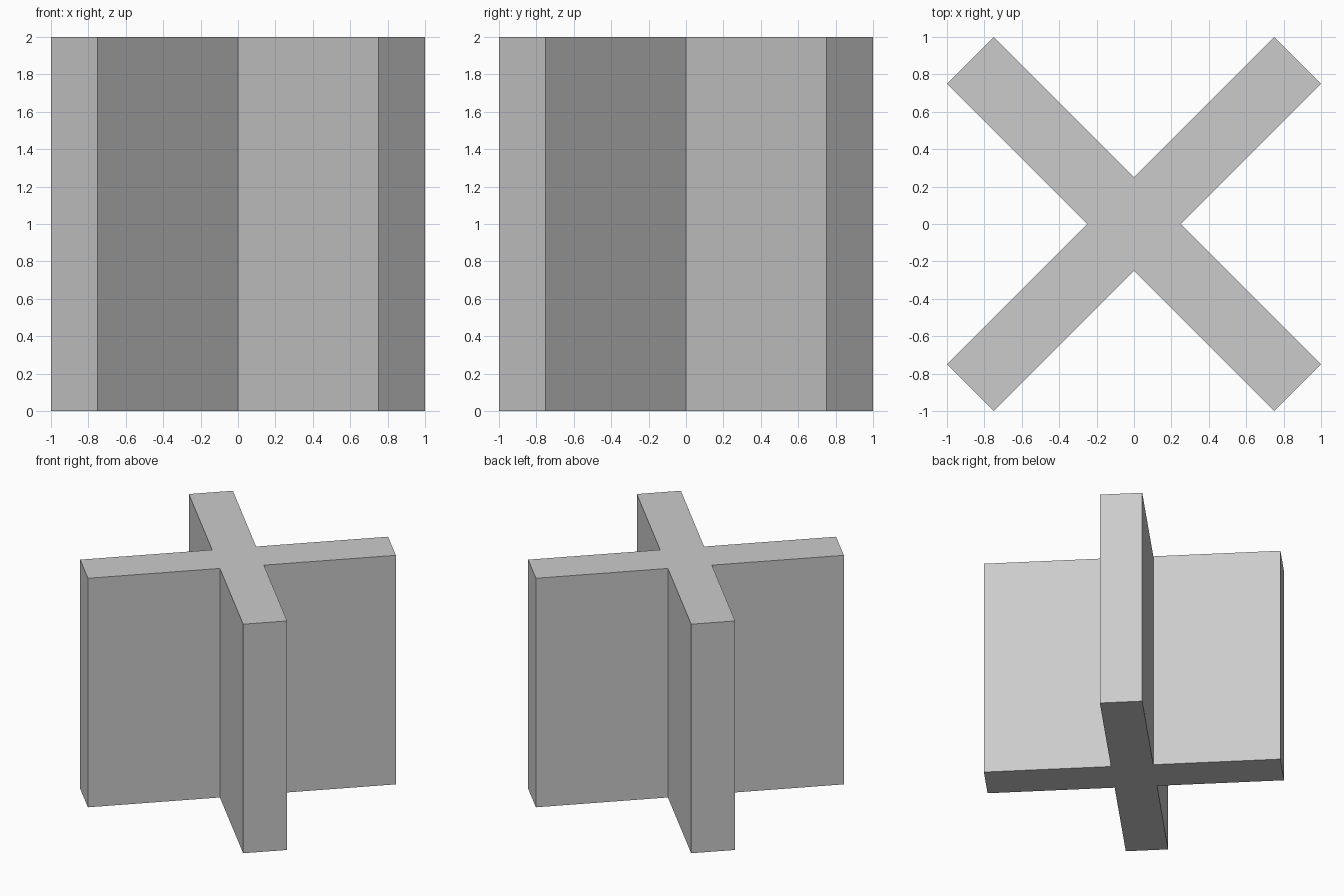
import bpy, bmesh
from mathutils import Matrix

if "Cube" in bpy.data.objects:
    bpy.data.objects.remove(bpy.data.objects["Cube"])

HEIGHT = 2.0
TIP, SHOULDER, NOTCH = 1.0, 0.75, 0.25

# Cross-shaped outline: one quarter, turned four times
quarter = [(NOTCH, 0), (TIP, SHOULDER), (SHOULDER, TIP)]
outline = []
for i in range(4):
    for x, y in quarter:
        for _ in range(i):
            x, y = -y, x
        outline.append((x, y, 0))

# Extrude the outline upward into one solid
bm = bmesh.new()
base = bm.faces.new([bm.verts.new(p) for p in outline])
top = bmesh.ops.extrude_face_region(bm, geom=[base], use_keep_orig=True)
bmesh.ops.translate(bm, vec=(0, 0, HEIGHT),
                    verts=[g for g in top["geom"] if isinstance(g, bmesh.types.BMVert)])
bmesh.ops.recalc_face_normals(bm, faces=bm.faces)

mesh = bpy.data.meshes.new("cross_column")
bm.to_mesh(mesh)
bm.free()
bpy.context.collection.objects.link(bpy.data.objects.new("cross_column", mesh))
